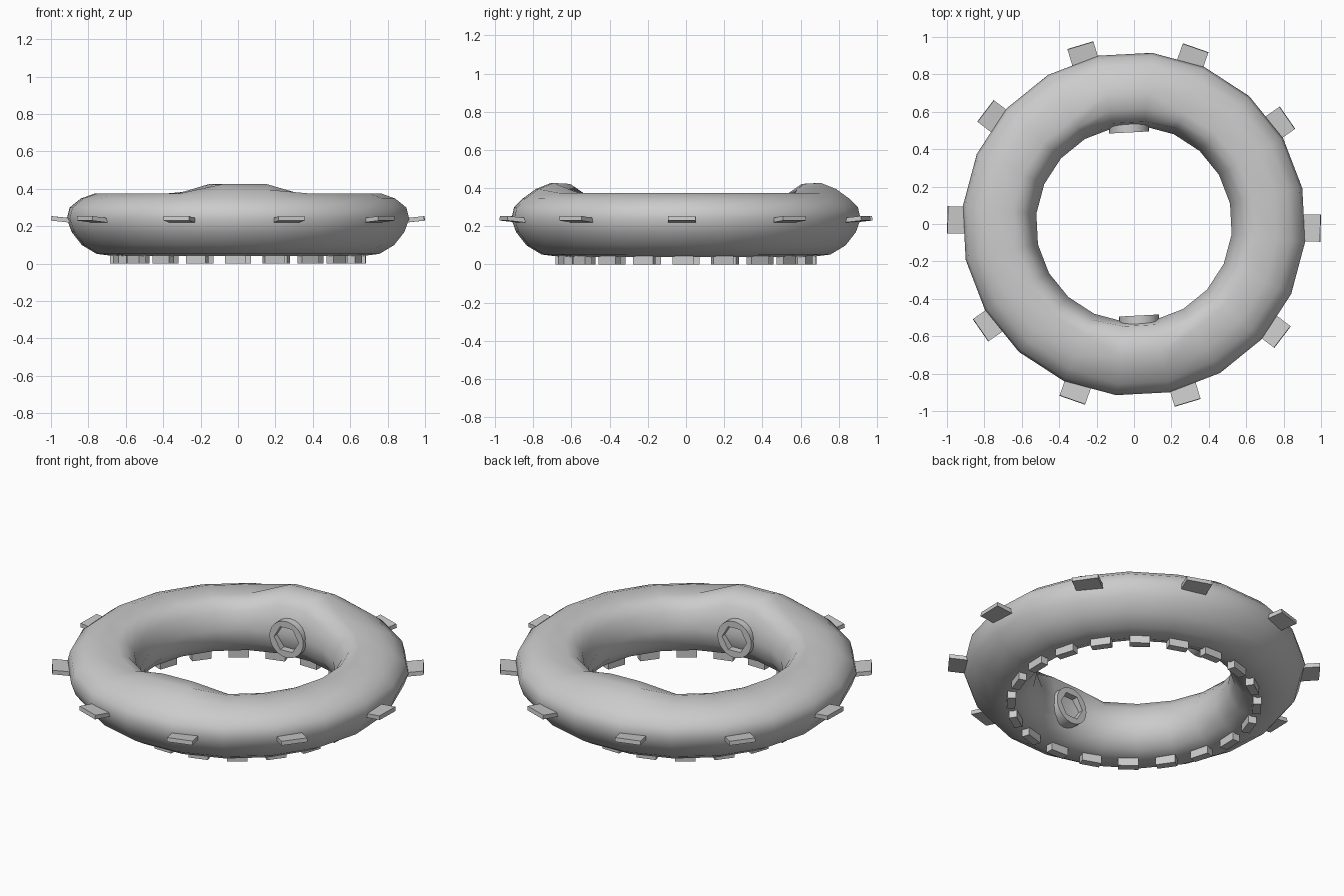
import bpy, bmesh
from math import sin, cos, radians, pi
from mathutils import Matrix, Vector

if "Cube" in bpy.data.objects:
    bpy.data.objects.remove(bpy.data.objects["Cube"])


def make_object(name, bm, smooth=None):
    bmesh.ops.recalc_face_normals(bm, faces=bm.faces[:])
    mesh = bpy.data.meshes.new(name)
    bm.to_mesh(mesh)
    bm.free()
    obj = bpy.data.objects.new(name, mesh)
    bpy.context.collection.objects.link(obj)
    if smooth:
        bpy.ops.object.select_all(action='DESELECT')
        obj.select_set(True)
        bpy.context.view_layer.objects.active = obj
        bpy.ops.object.shade_smooth_by_angle(angle=radians(smooth))
    return obj


def bridge(bm, a, b):
    n = len(a)
    for i in range(n):
        bm.faces.new((a[i], a[(i + 1) % n], b[(i + 1) % n], b[i]))


# Ring body: 20 sections, with a raised pair of sections at front and back
profile = [(0.92, 0.24), (0.905, 0.30), (0.845, 0.348), (0.77, 0.375),
           (0.65, 0.375), (0.60, 0.36), (0.56, 0.31), (0.525, 0.22),
           (0.54, 0.13), (0.59, 0.068), (0.66, 0.04), (0.76, 0.052),
           (0.84, 0.10), (0.895, 0.17)]
raised = {2: (0.86, 0.345), 3: (0.79, 0.395), 4: (0.71, 0.427),
          5: (0.62, 0.422), 6: (0.55, 0.375)}
bm = bmesh.new()
sections = []
for k in range(20):
    a = radians(12 + 18 * k)
    loop = []
    for i, (r, z) in enumerate(profile):
        if k % 10 in (4, 5):  # 84 / 102 degrees and their opposites
            r, z = raised.get(i, (r, z))
        loop.append(bm.verts.new((r * cos(a), r * sin(a), z)))
    sections.append(loop)
for k in range(20):
    bridge(bm, sections[k], sections[(k + 1) % 20])
make_object("ring_body", bm, 40)


# Round nozzles with hexagonal sockets, facing the middle of the ring
def nozzle(name, angle):
    bm = bmesh.new()
    n = 24
    stations = [(0.61, 0.107, False), (0.49, 0.107, False),
                (0.49, 0.078, True), (0.60, 0.078, True)]
    rot = Matrix.Rotation(radians(angle), 4, 'Z')
    loops = []
    for dist, rad, hexagon in stations:
        loop = []
        for k in range(n):
            t = 2 * pi * k / n
            r = rad
            if hexagon:
                r = rad * cos(pi / 6) / cos((t % (pi / 3)) - pi / 6)
            loop.append(bm.verts.new(rot @ Vector((dist, r * cos(t), 0.21 + r * sin(t)))))
        loops.append(loop)
    for a, b in zip(loops, loops[1:]):
        bridge(bm, a, b)
    bm.faces.new(loops[0])
    bm.faces.new(loops[-1])
    make_object(name, bm, 30)


nozzle("back_nozzle", 93)
nozzle("front_nozzle", 273)


# Boxes repeated round the ring: outer tabs and underside feet
def box_circle(name, count, phase, radius, z, size, tilt=0):
    bm = bmesh.new()
    for k in range(count):
        m = (Matrix.Rotation(radians(phase + 360 * k / count), 4, 'Z')
             @ Matrix.Translation((radius, 0, z))
             @ Matrix.Rotation(radians(-tilt), 4, 'Y')
             @ Matrix.Diagonal((*size, 1)))
        bmesh.ops.create_cube(bm, size=1, matrix=m)
    make_object(name, bm)


box_circle("outer_tabs", 10, -1.3, 0.93, 0.235, (0.135, 0.145, 0.024), 6)
box_circle("underside_feet", 20, -1.3, 0.66, 0.03, (0.045, 0.11, 0.06))
